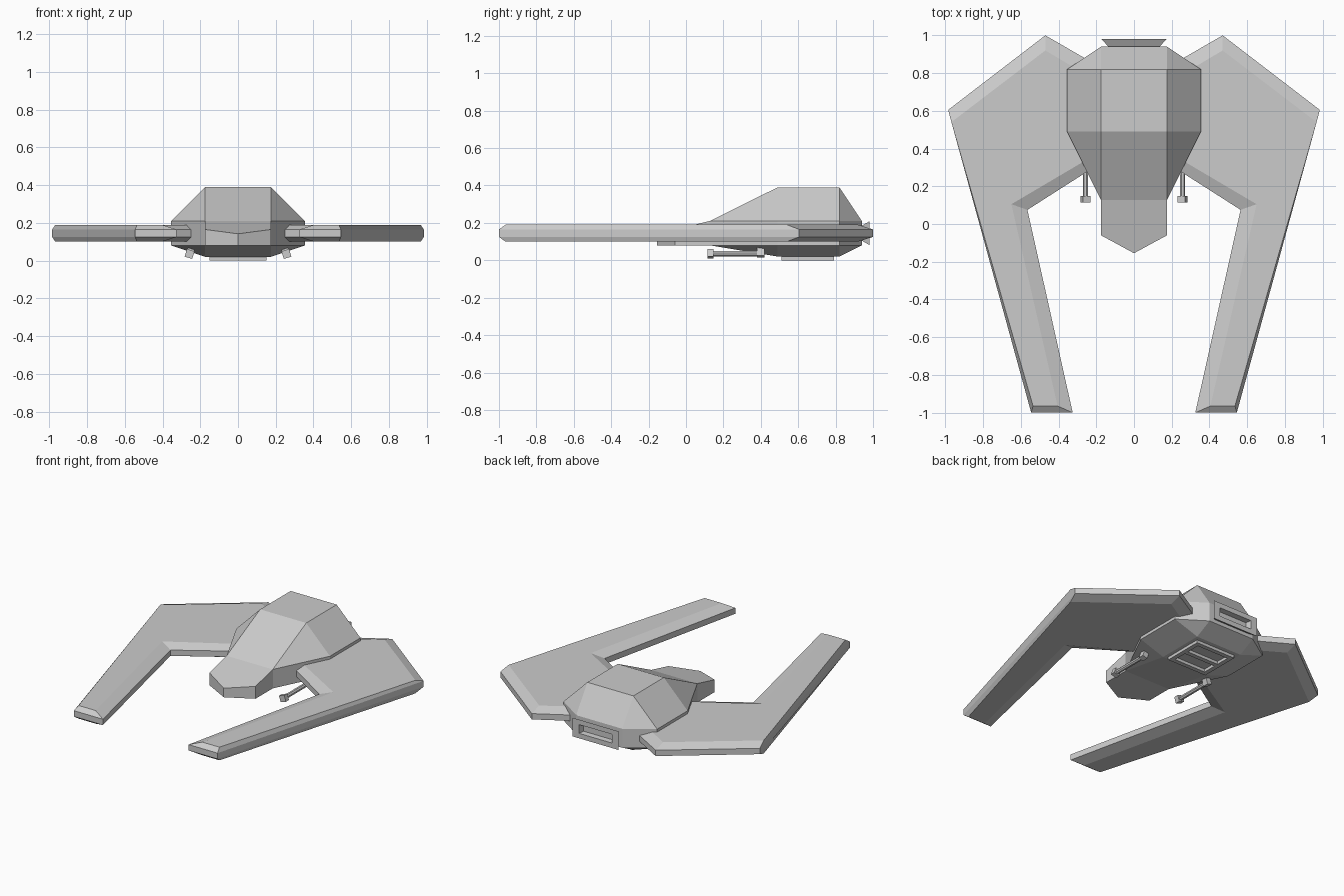
import bpy, bmesh, math
from mathutils import Matrix, Vector

if "Cube" in bpy.data.objects:
    bpy.data.objects.remove(bpy.data.objects["Cube"])


def finish(name, bm, mirror=False):
    bmesh.ops.recalc_face_normals(bm, faces=bm.faces[:])
    me = bpy.data.meshes.new(name)
    bm.to_mesh(me)
    bm.free()
    ob = bpy.data.objects.new(name, me)
    bpy.context.collection.objects.link(ob)
    if mirror:
        ob.modifiers.new("mirror", 'MIRROR')
    return ob


def hull(name, points):
    """Convex faceted solid from points given for +x, mirrored to -x."""
    bm = bmesh.new()
    for p in {(s * x, y, z) for x, y, z in points for s in (1, -1)}:
        bm.verts.new(p)
    bmesh.ops.convex_hull(bm, input=bm.verts[:])
    bmesh.ops.dissolve_limit(bm, angle_limit=0.01, verts=bm.verts[:], edges=bm.edges[:])
    return finish(name, bm)


def add_box(bm, x0, x1, y0, y1, z0, z1):
    m = (Matrix.Translation(((x0 + x1) / 2, (y0 + y1) / 2, (z0 + z1) / 2))
         @ Matrix.Diagonal((x1 - x0, y1 - y0, z1 - z0, 1)))
    bmesh.ops.create_cube(bm, size=1, matrix=m)


def loft(bm, rings):
    """Skin closed rings of equal length and cap both ends."""
    vs = [[bm.verts.new(p) for p in r] for r in rings]
    for a, b in zip(vs, vs[1:]):
        n = len(a)
        for i in range(n):
            bm.faces.new((a[i], a[(i + 1) % n], b[(i + 1) % n], b[i]))
    bm.faces.new(vs[0])
    bm.faces.new(vs[-1])


# Main hull: faceted top and belly around a vertical belt
belt = [(.175, .94), (.355, .82), (.355, .49), (.175, .127)]
hull("main_hull",
     [(x, y, z) for x, y in belt for z in (.08, .21)]
     + [(.175, y, z) for y in (.49, .82) for z in (.02, .39)])

# Pointed nose
hull("nose", [(.175, .127, .21), (.175, -.06, .165), (0, -.155, .142),
              (.175, .127, .08), (.175, -.06, .08), (0, -.155, .08)])

# Bent wings with bevelled rims
rim = [(.15, .34), (.565, .075), (.325, -1), (.545, -1), (.985, .605), (.47, 1), (.15, .815)]
flat = [(.15, .40), (.65, .105), (.405, -.965), (.535, -.965), (.968, .54), (.47, .92), (.15, .73)]
bm = bmesh.new()
loft(bm, [[(x, y, z) for x, y in prof]
          for prof, z in ((flat, .10), (rim, .125), (rim, .165), (flat, .19))])
finish("wings", bm, mirror=True)

# Flared rear exhaust with a recessed slot
bm = bmesh.new()


def rect(w, h, y, zc=.145):
    return [(-w, y, zc - h), (w, y, zc - h), (w, y, zc + h), (-w, y, zc + h)]


loft(bm, [rect(.135, .04, .92), rect(.135, .04, .94), rect(.175, .064, .982),
          rect(.125, .03, .982), rect(.115, .027, .945)])
finish("rear_exhaust", bm)

# Belly hatch: frame bars around two slots
bm = bmesh.new()
for y in (.51, .635, .76):
    add_box(bm, -.15, .15, y, y + .03, 0, .025)
for s in (-1, 1):
    add_box(bm, s * .135 - .015, s * .135 + .015, .54, .76, 0, .025)
finish("belly_hatch", bm)

# Guns: barrel, square muzzle and mount, tilted to follow the belly
bm = bmesh.new()
bmesh.ops.create_cone(bm, cap_ends=True, segments=8, radius1=.015, radius2=.015, depth=.29,
                      matrix=Matrix.Translation((0, .145, 0)) @ Matrix.Rotation(math.pi / 2, 4, 'X'))
add_box(bm, -.021, .021, 0, .033, -.021, .021)
add_box(bm, -.018, .018, .265, .305, -.016, .035)
bmesh.ops.rotate(bm, verts=bm.verts[:], cent=(0, 0, 0), matrix=Matrix.Rotation(math.radians(-18), 3, 'Y'))
bmesh.ops.translate(bm, verts=bm.verts[:], vec=Vector((.257, .115, .035)))
finish("guns", bm, mirror=True)
